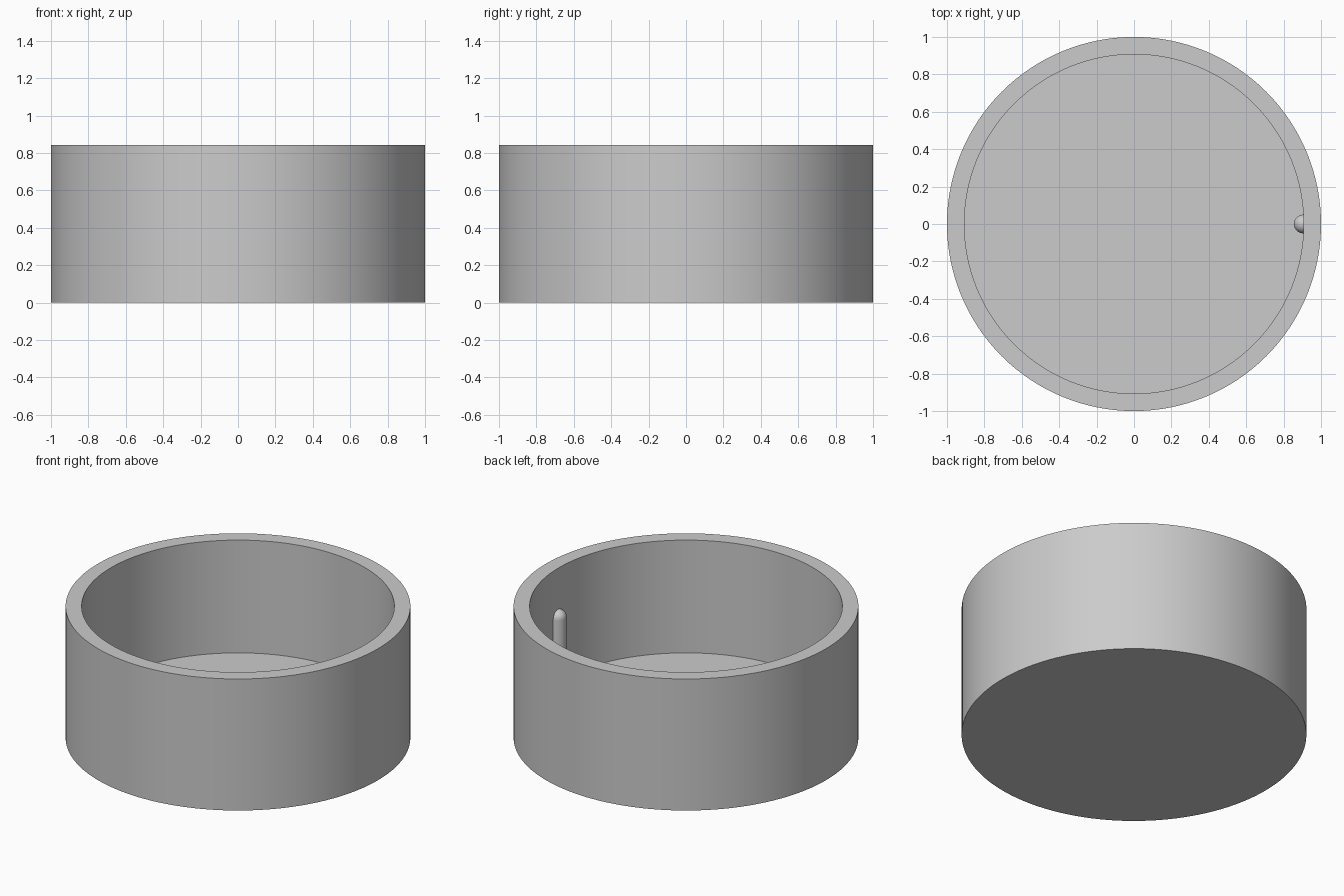
import bpy, bmesh
from math import pi, sin, cos, radians

RADIUS, INNER, HEIGHT, FLOOR = 1.0, 0.907, 0.842, 0.12
PIN_R, PIN_SHOULDER = 0.05, 0.53

cube = bpy.data.objects.get("Cube")
if cube:
    bpy.data.objects.remove(cube, do_unlink=True)

grey = bpy.data.materials.new("plain grey")
grey.use_nodes = True
colour = (0.6, 0.6, 0.6, 1)
grey.diffuse_color = colour
grey.node_tree.nodes["Principled BSDF"].inputs["Base Color"].default_value = colour


def lathe(name, profile, steps, location=(0, 0, 0)):
    """Spin a (radius, height) profile, starting and ending on the axis, about z."""
    bm = bmesh.new()
    verts = [bm.verts.new((r, 0, z)) for r, z in profile]
    edges = [bm.edges.new(pair) for pair in zip(verts, verts[1:])]
    bmesh.ops.spin(bm, geom=verts + edges, cent=(0, 0, 0), axis=(0, 0, 1),
                   angle=2 * pi, steps=steps, use_merge=True)
    bmesh.ops.remove_doubles(bm, verts=bm.verts, dist=0.0001)
    bmesh.ops.recalc_face_normals(bm, faces=bm.faces)
    mesh = bpy.data.meshes.new(name)
    bm.to_mesh(mesh)
    bm.free()
    mesh.materials.append(grey)
    obj = bpy.data.objects.new(name, mesh)
    obj.location = location
    bpy.context.collection.objects.link(obj)
    bpy.ops.object.select_all(action="DESELECT")
    obj.select_set(True)
    bpy.context.view_layer.objects.active = obj
    bpy.ops.object.shade_smooth_by_angle(angle=radians(30))
    return obj


# Open round cup with a thick floor
lathe("cup", [(0, 0), (RADIUS, 0), (RADIUS, HEIGHT), (INNER, HEIGHT),
              (INNER, FLOOR), (0, FLOOR)], 128)

# Round-topped key pin, half sunk into the inner wall and standing on the floor
dome = [(PIN_R * cos(i * pi / 16), PIN_SHOULDER + PIN_R * sin(i * pi / 16))
        for i in range(8)]
foot = FLOOR - 0.02
lathe("key_pin", [(0, foot), (PIN_R, foot)] + dome + [(0, PIN_SHOULDER + PIN_R)],
      32, (INNER - 0.002, 0, 0))
